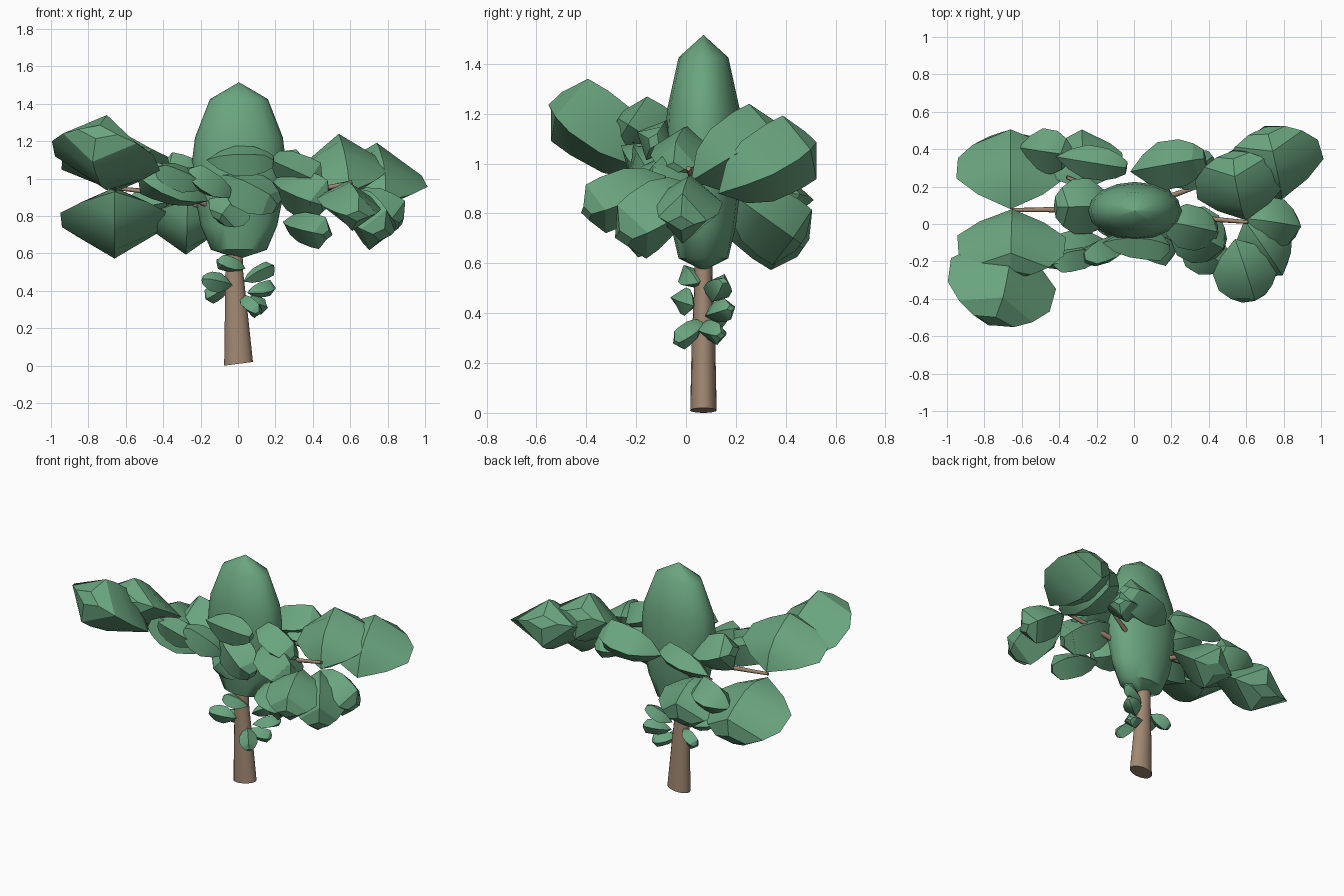
import bpy, bmesh, math
from mathutils import Vector


def material(name, rgb):
    m = bpy.data.materials.new(name)
    m.diffuse_color = (*rgb, 1)
    return m


GREEN = material("leaf green", (0.143, 0.375, 0.21))
BROWN = material("bark brown", (0.36, 0.25, 0.172))


def loft(name, rings, mat, smooth):
    """Skin a list of equal-length point rings and cap the ends."""
    bm = bmesh.new()
    vs = [[bm.verts.new(p) for p in r] for r in rings]
    n = len(vs[0])
    for a, b in zip(vs, vs[1:]):
        for i in range(n):
            bm.faces.new((a[i], a[(i + 1) % n], b[(i + 1) % n], b[i]))
    bm.faces.new(vs[0])
    bm.faces.new(vs[-1])
    bmesh.ops.remove_doubles(bm, verts=bm.verts[:], dist=0.0005)
    bmesh.ops.recalc_face_normals(bm, faces=bm.faces[:])
    me = bpy.data.meshes.new(name)
    bm.to_mesh(me)
    bm.free()
    me.materials.append(mat)
    ob = bpy.data.objects.new(name, me)
    bpy.context.collection.objects.link(ob)
    bpy.context.view_layer.objects.active = ob
    ob.select_set(True)
    bpy.ops.object.shade_smooth_by_angle(angle=math.radians(smooth))
    ob.select_set(False)
    return ob


# along the leaf: position, share of width, share of thickness
LEAF = ((0, 0.001, 0.001), (0.2, 0.6, 0.62), (0.42, 1, 0.92), (0.7, 0.97, 1),
        (0.88, 0.7, 0.97), (1, 0.38, 0.28))


def leaf(name, base, tip, half_width, thick, side):
    """Clump with a diamond section: ridge above, keel below, blunt tip."""
    a, b = Vector(base), Vector(tip)
    d = (b - a).normalized()
    s = Vector(side)
    s = (s - d * s.dot(d)).normalized()
    up = s.cross(d)
    rings = []
    for t, kw, kt in LEAF:
        c = a.lerp(b, t)
        w, h = s * half_width * kw, up * thick * kt
        rings.append([c + w, c + h, c - w, c - h])
    return loft(name, rings, GREEN, 30)


def oval_rings(rows, n=16):
    """Rows are height, centre x, radius x, radius y, slant."""
    ang = [2 * math.pi * i / n for i in range(n)]
    return [[(cx + rx * math.cos(t), 0.07 + ry * math.sin(t), z + slant * math.cos(t))
             for t in ang] for z, cx, rx, ry, slant in rows]


def stick(name, a, b, ra, rb, n=8):
    a, b = Vector(a), Vector(b)
    d = (b - a).normalized()
    u = d.orthogonal().normalized()
    v = d.cross(u)
    ang = [2 * math.pi * i / n for i in range(n)]
    return loft(name, [[c + (u * math.cos(t) + v * math.sin(t)) * r for t in ang]
                       for c, r in ((a, ra), (b, rb))], BROWN, 50)


# trunk, oval with a slanted foot
loft("trunk", oval_rings(((0.01, 0.003, 0.077, 0.053, 0.01), (0.3, -0.01, 0.06, 0.047, 0),
                          (0.5, -0.02, 0.048, 0.037, 0), (0.85, -0.02, 0.035, 0.03, 0))), BROWN, 50)

# branches
for a, b in (((0, 0.08, 0.88), (-0.66, 0.075, 0.95)), ((0, 0.06, 0.85), (0.61, 0.01, 0.98)),
             ((0, 0.07, 0.8), (-0.34, -0.08, 0.93)), ((0, 0.08, 0.85), (0.34, 0.2, 0.97)),
             ((0, 0.1, 0.8), (-0.36, 0.25, 0.9))):
    stick("branch", a, b, 0.022, 0.01)

# central crown
loft("crown", oval_rings(((0.57, 0.005, 0.001, 0.001, 0), (0.62, 0.005, 0.15, 0.1, 0),
                          (0.75, 0.005, 0.205, 0.13, 0), (0.95, 0.005, 0.245, 0.155, 0),
                          (1.1, 0.005, 0.25, 0.155, 0), (1.22, 0.005, 0.235, 0.145, 0),
                          (1.425, 0.005, 0.155, 0.1, 0), (1.515, 0.005, 0.001, 0.001, 0))), GREEN, 50)

X, Y = (1, 0, 0), (0, 1, 0)

# large clumps at the left end, all sloping the same way
leaf("left_clump", (-0.66, -0.08, 0.96), (-0.75, -0.52, 1.25), 0.295, 0.155, (1, -0.1, -0.25))
leaf("left_clump", (-0.65, 0.08, 0.96), (-0.66, -0.27, 1.18), 0.29, 0.14, X)
leaf("left_clump", (-0.66, 0.08, 0.93), (-0.66, 0.47, 0.66), 0.29, 0.15, X)

# clumps at the right end, sloping the opposite way
leaf("right_clump", (0.6, 0.02, 0.93), (0.53, 0.37, 1.14), 0.235, 0.15, X)
leaf("right_clump", (0.79, 0.13, 0.88), (0.71, 0.5, 1.09), 0.265, 0.15, (1, 0.05, -0.15))
leaf("right_clump", (0.59, 0.03, 0.92), (0.87, -0.02, 0.76), 0.14, 0.12, Y)
leaf("right_clump", (0.59, 0.02, 0.92), (0.77, -0.25, 0.7), 0.16, 0.135, (1, 0.8, 0))
leaf("right_clump", (0.54, -0.08, 0.95), (0.64, -0.4, 0.8), 0.17, 0.11, (1, 0.2, -0.1))

# medium clumps between crown and ends
leaf("inner_right_clump", (0.18, 0.03, 1.0), (0.47, -0.13, 0.86), 0.15, 0.13, (0.5, 1, 0))
leaf("inner_right_clump", (0.24, -0.06, 0.77), (0.48, -0.22, 0.7), 0.12, 0.09, (0.5, 1, 0))
leaf("inner_right_clump", (0.13, 0.02, 1.12), (0.44, -0.05, 0.98), 0.12, 0.1, Y)
leaf("back_right_clump", (-0.02, 0.28, 0.98), (0.38, 0.35, 1.05), 0.13, 0.12, Y)
leaf("back_right_clump", (0.2, 0.2, 0.98), (0.42, 0.36, 0.95), 0.1, 0.08, (-1, 1, 0))
leaf("back_left_clump", (-0.27, 0.18, 0.88), (-0.28, 0.46, 0.68), 0.22, 0.14, X)
leaf("back_left_clump", (-0.62, 0.41, 0.83), (-0.34, 0.37, 0.88), 0.12, 0.11, Y)
leaf("back_left_clump", (-0.42, 0.36, 0.98), (-0.04, 0.3, 1.03), 0.09, 0.08, Y)
leaf("inner_left_clump", (-0.1, 0.1, 0.95), (-0.42, 0.09, 1.04), 0.15, 0.12, Y)

# front cluster, small overlapping clumps
leaf("front_clump", (-0.16, -0.08, 0.88), (-0.52, -0.18, 1.02), 0.11, 0.11, (0.3, 1, 0.4))
leaf("front_clump", (-0.17, -0.16, 0.95), (-0.44, -0.2, 1.05), 0.08, 0.08, (0.2, 0.6, 1))
leaf("front_clump", (-0.02, -0.1, 0.9), (-0.27, -0.18, 1.04), 0.09, 0.08, (0.3, 1, 0.6))
leaf("front_clump", (-0.17, -0.1, 1.1), (0.19, -0.13, 1.09), 0.09, 0.08, (0, 0.5, 1))
leaf("front_clump", (-0.1, -0.05, 1.02), (0.21, -0.15, 0.85), 0.12, 0.1, (0.5, 0.5, 1))
leaf("front_clump", (0.02, -0.03, 0.92), (-0.1, -0.08, 0.77), 0.12, 0.07, X)

# sprouts around the trunk
for base, tip, side in (
        ((-0.03, 0.03, 0.43), (-0.19, -0.03, 0.46), (0.3, 0.3, 1)),
        ((-0.05, 0.1, 0.43), (-0.17, 0.14, 0.36), (0.3, 1, 0.3)),
        ((0.04, 0.05, 0.52), (-0.11, 0.0, 0.56), (0, 1, 0.4)),
        ((0.03, 0.1, 0.45), (0.19, 0.15, 0.53), (0, 1, -0.3)),
        ((0.05, 0.08, 0.39), (0.19, 0.18, 0.42), (-0.3, 1, 0.3)),
        ((0.02, 0.07, 0.37), (0.11, -0.04, 0.28), (1, 0.6, 0)),
        ((0.02, 0.06, 0.35), (0.15, 0.14, 0.31), (-0.5, 1, 0))):
    leaf("trunk_sprout", base, tip, 0.055, 0.045, side)
